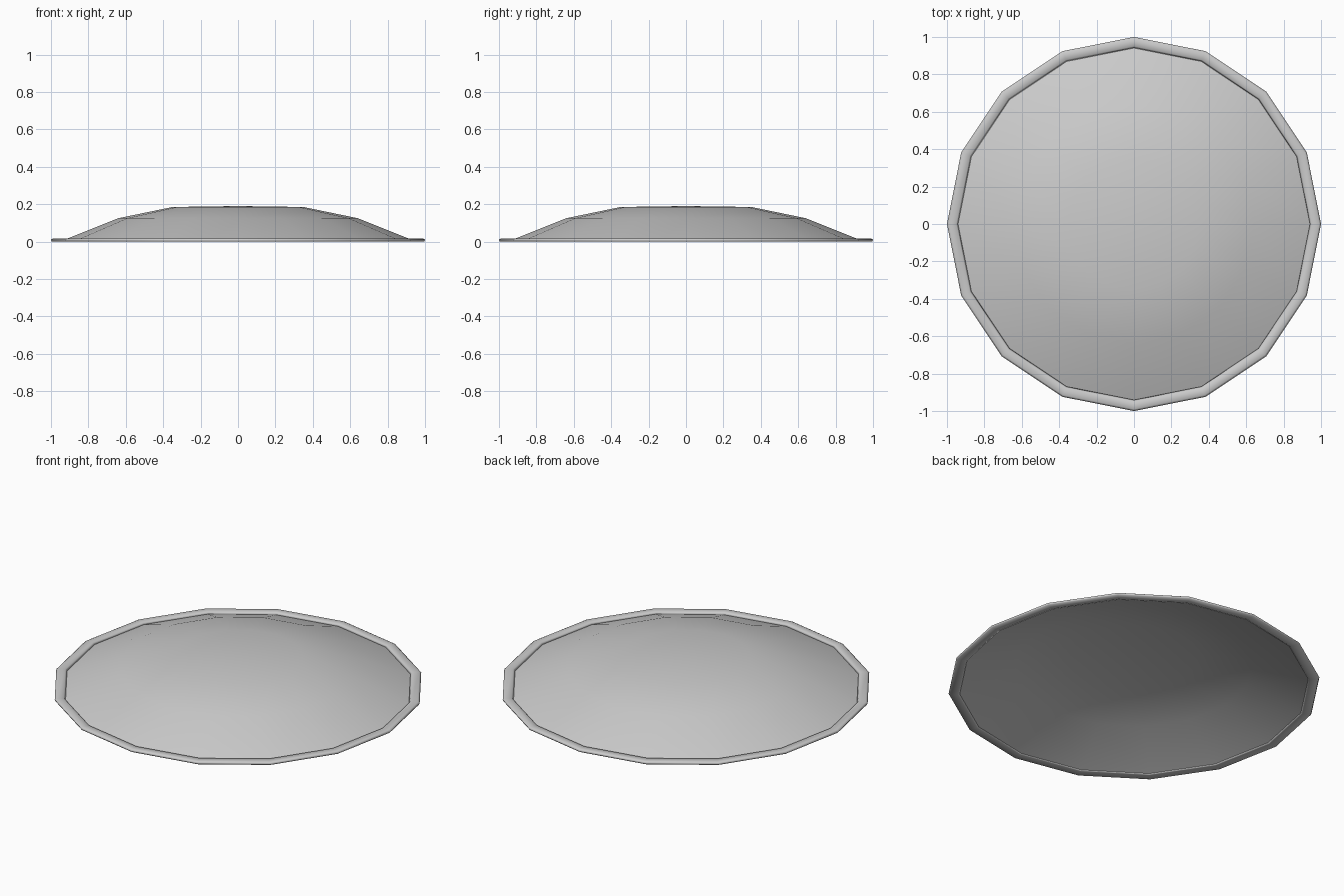
import bpy, bmesh, math

if "Cube" in bpy.data.objects:
    bpy.data.objects.remove(bpy.data.objects["Cube"])

SIDES = 16


def revolve(name, profile, closed=False):
    """Spin (radius, height) points around z; radius 0 becomes a pole."""
    bm = bmesh.new()
    rings = []
    for r, z in profile:
        if r == 0:
            rings.append([bm.verts.new((0, 0, z))] * SIDES)
        else:
            rings.append([bm.verts.new((r * math.cos(2 * math.pi * i / SIDES),
                                        r * math.sin(2 * math.pi * i / SIDES), z))
                          for i in range(SIDES)])
    pairs = list(zip(rings, rings[1:]))
    if closed:
        pairs.append((rings[-1], rings[0]))
    for a, b in pairs:
        for i in range(SIDES):
            j = (i + 1) % SIDES
            corners = list(dict.fromkeys((a[i], a[j], b[j], b[i])))
            bm.faces.new(corners).smooth = True
    if closed:
        bmesh.ops.recalc_face_normals(bm, faces=bm.faces[:])
    mesh = bpy.data.meshes.new(name)
    bm.to_mesh(mesh)
    bm.free()
    obj = bpy.data.objects.new(name, mesh)
    bpy.context.collection.objects.link(obj)
    return obj


# Shallow open dome
revolve("dome", [(0.945, 0.003), (0.64, 0.125), (0.35, 0.185), (0, 0.19)])

# Thin flattened rim with softly shaded edges
revolve("rim", [(0.94, 0.004), (0.95, 0.016), (0.99, 0.016),
                (1.0, 0.010), (0.995, 0.0), (0.95, 0.0)], closed=True)
